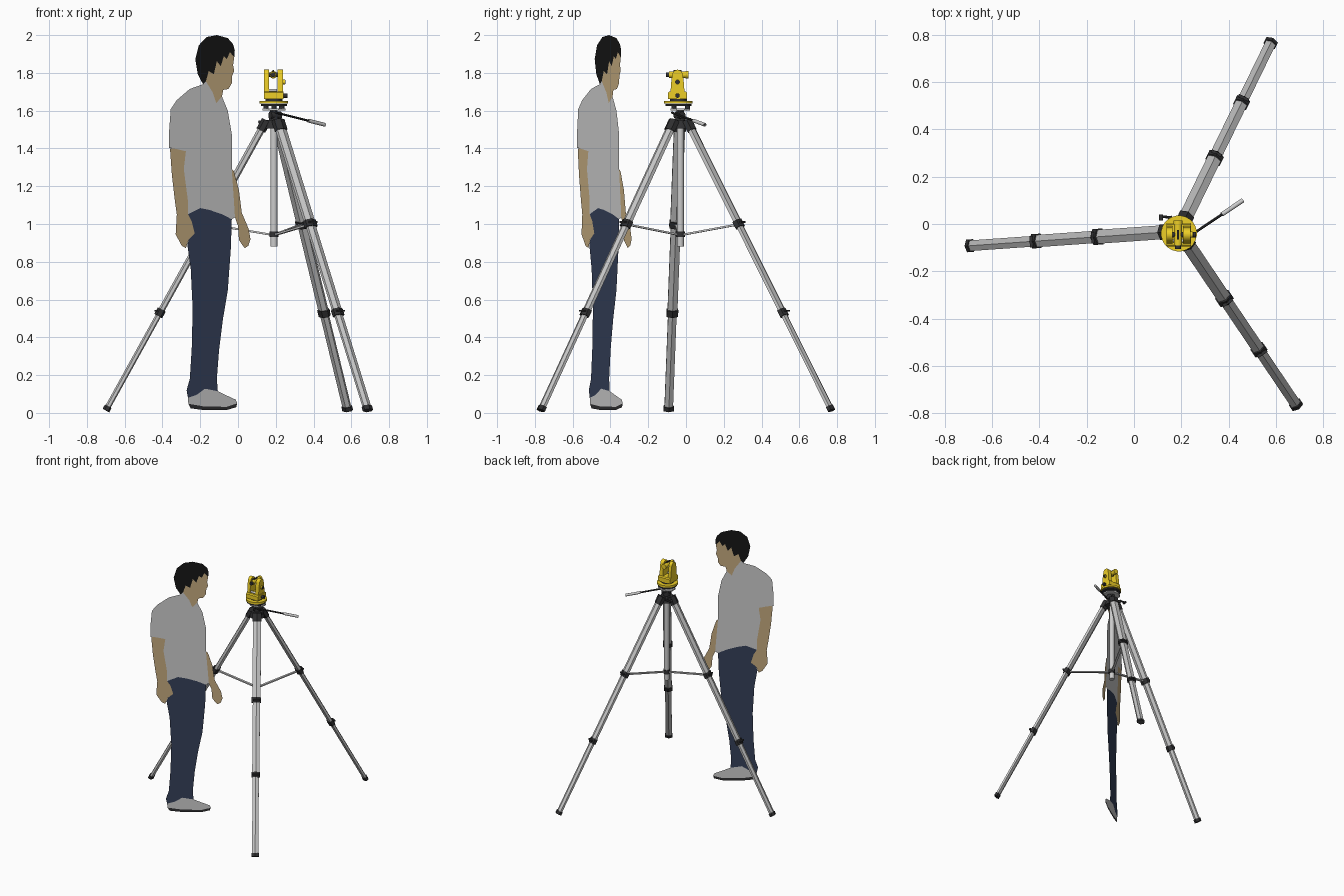
import bpy, bmesh, math
from mathutils import Vector as V

if "Cube" in bpy.data.objects:
    bpy.data.objects.remove(bpy.data.objects["Cube"])

def material(name, rgb):
    m = bpy.data.materials.new(name)
    m.diffuse_color = (*rgb, 1)
    m.use_nodes = True
    m.node_tree.nodes["Principled BSDF"].inputs["Base Color"].default_value = m.diffuse_color
    return m

BLACK = material("black_plastic", (.03, .03, .032))
YELLOW = material("yellow_paint", (.85, .62, .02))
SKIN = material("skin", (.55, .40, .21))
DENIM = material("denim", (.035, .05, .10))
HAIR = material("hair", (.008, .008, .008))

def finish(name, bm, mat=None):
    me = bpy.data.meshes.new(name)
    bm.to_mesh(me)
    bm.free()
    ob = bpy.data.objects.new(name, me)
    bpy.context.collection.objects.link(ob)
    if mat:
        me.materials.append(mat)
    return ob

def prism(name, p, q, w, h=None, n=16, mat=None, taper=1.0):
    """n-sided bar from p to q; w = half width sideways, h = half depth."""
    p, q, h = V(p), V(q), h or w
    d = (q - p).normalized()
    s = d.cross(V((0, 0, 1)))
    s = s.normalized() if s.length > 1e-4 else V((1, 0, 0))
    t = s.cross(d)
    bm = bmesh.new()
    rings = []
    for c, k in ((p, 1), (q, taper)):
        ring = []
        for i in range(n):
            a = 2 * math.pi * (i + .5) / n
            ring.append(bm.verts.new(c + s * w * k * math.cos(a) + t * h * k * math.sin(a)))
        rings.append(ring)
    for i in range(n):
        j = (i + 1) % n
        f = bm.faces.new((rings[0][i], rings[0][j], rings[1][j], rings[1][i]))
        f.smooth = n >= 10
    caps = [bm.faces.new(r) for r in rings]
    for f in caps:
        for e in f.edges:
            e.smooth = False
    bmesh.ops.recalc_face_normals(bm, faces=bm.faces)
    return finish(name, bm, mat)

def slab(name, pts, x0, x1, mat):
    """(y, z) outline extruded along x."""
    bm = bmesh.new()
    f = bm.faces.new([bm.verts.new((x0, y, z)) for y, z in pts])
    g = bmesh.ops.extrude_face_region(bm, geom=[f])["geom"]
    bmesh.ops.translate(bm, vec=(x1 - x0, 0, 0), verts=[v for v in g if isinstance(v, bmesh.types.BMVert)])
    bmesh.ops.recalc_face_normals(bm, faces=bm.faces)
    return finish(name, bm, mat)

def cutout(name, pts, mat=None):
    """Flat figure part: (x, z) in hundredths, on the slanted upright plane."""
    bm = bmesh.new()
    f = bm.faces.new([bm.verts.new((x / 100, .67 * x / 100 - .332, z / 100)) for x, z in pts])
    f.normal_update()
    if f.normal.y > 0:
        f.normal_flip()
    return finish(name, bm, mat)

# ---- flat figure; neighbouring parts share boundary lines
fringe = [(-2, 188.3), (-4.3, 191), (-5.9, 187.3), (-7.5, 188.9), (-9.1, 183.6), (-11.2, 186.2),
          (-12.8, 179.3), (-15.5, 181), (-17, 175.6)]
collar = [(-17, 175.6), (-13.3, 169.5), (-11.5, 164), (-8.5, 167.5)]
hem = [(-26.5, 105.2), (-20, 108.4), (-15, 107.4), (-8.6, 105.2), (-3.3, 102.5)]
inner_arm = [(-33, 139.8), (-27.6, 138.5), (-28.7, 129), (-26.6, 113), (-26.5, 105.2)]
cuff = [(-10.7, 11.5), (-17.5, 12.8), (-22, 9.5), (-26.5, 8)]
sole = [(-26.3, 4.8), (-18, 3.4), (-6, 3.2), (-.4, 5)]
cutout("hair", fringe + [(-18.5, 174), (-21.3, 179.3), (-22.6, 187.3), (-20.7, 194.7), (-16.5, 199),
       (-11.2, 200), (-5.4, 198.4), (-2.6, 195.2), (-1.7, 192)], HAIR)
cutout("face_and_neck", fringe + collar[1:] + [(-7.8, 171), (-5, 171.5), (-3.3, 174.5), (-3.1, 178.5),
       (-2, 181), (-2.6, 184)], SKIN)
cutout("shirt", inner_arm + hem[1:] + [(-1.6, 103.5), (-2.2, 113), (-3.3, 129), (-3.3, 147.5), (-5.4, 160)]
       + collar[::-1] + [(-18.5, 174), (-25.5, 171.5), (-32.5, 165.5), (-35.6, 160.8), (-36.4, 150),
       (-36.6, 140.3)])
cutout("rear_arm", inner_arm + [(-24.5, 101.5), (-22.9, 95), (-26, 92), (-27.6, 87.2), (-29.8, 88.5),
       (-33, 94.5), (-32.4, 105), (-33.5, 113), (-35, 126), (-36, 140.1)], SKIN)
cutout("front_arm", [(-3.3, 129), (-2.2, 128), (.5, 118), (2, 106), (5.6, 97.5), (6.6, 92), (5.5, 88.5),
       (3.5, 87.2), (.5, 91.5), (0, 99), (-1.6, 103.5), (-2.2, 113)], SKIN)
cutout("trousers", hem + [(-3.8, 87), (-5.4, 65), (-8, 49.5), (-10, 33.6), (-11.2, 18)] + cuff
       + [(-27.2, 12), (-25.5, 18), (-24.5, 34), (-24, 55), (-25, 76), (-26.8, 89), (-26, 92),
       (-22.9, 95), (-24.5, 101.5)], DENIM)
cutout("shoe_upper", cuff + sole + [(-1.2, 7), (-6, 9.2)])
cutout("shoe_sole", sole + [(-1, 3), (-6, 1.5), (-18, 1.5), (-25, 2.4)], BLACK)

# ---- tripod
cx, cy = .19, -.03

def at(ang, r, z):
    return V((cx + r * math.cos(ang), cy + r * math.sin(ang), z))

for i, deg in enumerate((184, 304, 64)):
    a = math.radians(deg)
    side = V((-math.sin(a), math.cos(a), 0))
    top, foot = at(a, .05, 1.53), at(a, .89, .015)
    def on(z):
        return top.lerp(foot, (1.53 - z) / 1.515)
    # three flattened hexagonal sections per leg
    for part, z0, z1, w, h in (("upper", 1.52, 1.0, .034, .019), ("middle", 1.0, .53, .030, .017),
                               ("lower", .53, .02, .026, .015)):
        prism(f"leg_{part}_{i}", on(z0), on(z1), w, h, 6)
    # clamps with levers, foot and hinge
    for z, w in ((1.0, .039), (.53, .035)):
        prism(f"leg_clamp_{i}", on(z + .017), on(z - .017), w, w * .68, 6, BLACK)
        c = on(z) + V((math.cos(a), math.sin(a), .5)) * .022
        prism(f"clamp_lever_{i}", c - side * .022, c + side * .026, .009, .007, 4, BLACK)
    prism(f"foot_{i}", on(.035), on(.013), .031, .02, 6, BLACK)
    prism(f"leg_hinge_{i}", on(1.548), on(1.495), .038, .026, 6, BLACK)
    prism(f"brace_{i}", at(a, .012, .943), at(a, .325, .995), .012, .007, 4)
prism("centre_column", (cx, cy, .88), (cx, cy, 1.55), .019)
prism("brace_collar", (cx, cy, .93), (cx, cy, .96), .025, mat=BLACK)
prism("tripod_hub", (cx, cy, 1.505), (cx, cy, 1.55), .055, n=12, mat=BLACK, taper=.8)
prism("hub_neck", (cx, cy, 1.55), (cx, cy, 1.575), .027, mat=BLACK)

# height crank
prism("crank_shaft", (cx - .02, .0, 1.54), (cx - .04, .03, 1.54), .010, n=10, mat=BLACK)
prism("crank_arm", (cx - .03, .027, 1.54), (.115, .032, 1.54), .006, n=8, mat=BLACK)
prism("crank_knob", (.115, .015, 1.54), (.115, .04, 1.54), .009, n=10, mat=BLACK)

# pan head and handle
prism("pan_head", (cx - .02, cy - .02, 1.575), (cx + .035, cy + .01, 1.575), .020, n=12, mat=BLACK)
prism("tilt_block", (cx, cy, 1.57), (cx, cy, 1.602), .022, n=8, mat=BLACK)
h0, h1 = V((.20, -.075, 1.59)), V((.46, .10, 1.525))
prism("pan_handle_rod", h0, h1, .006, n=8, mat=BLACK)
prism("pan_handle_grip", h0.lerp(h1, .66), h1, .010, n=10)

# ---- surveying instrument
tx, ty = .19, -.04
prism("mounting_plate", (tx, ty + .01, 1.601), (tx, ty + .01, 1.612), .066, .055, 8)
for i in range(3):
    a = math.radians(90 + 120 * i)
    x, y = tx + .048 * math.cos(a), ty + .048 * math.sin(a)
    prism(f"levelling_screw_{i}", (x, y, 1.612), (x, y, 1.635), .014, n=12, mat=BLACK)
prism("tribrach_lower", (tx, ty, 1.625), (tx, ty, 1.635), .070, n=24, mat=BLACK)
prism("tribrach_plate", (tx, ty, 1.638), (tx, ty, 1.652), .076, n=24, mat=YELLOW)
prism("rotation_ring", (tx, ty, 1.65), (tx, ty, 1.665), .045, n=24, mat=BLACK)
slab("instrument_base", [(-.096, 1.662), (.005, 1.662), (.005, 1.695), (-.003, 1.702), (-.088, 1.702),
     (-.096, 1.695)], .138, .242, YELLOW)

# uprights with rounded tops
ax, az = -.045, 1.79
arc = [(ax + .027 * math.cos(math.pi * k / 10), az + .027 * math.sin(math.pi * k / 10)) for k in range(11)]
outline = [(-.082, 1.70), (-.008, 1.70), (-.013, 1.765)] + arc + [(-.077, 1.765)]
for name, x0, x1 in (("left_upright", .138, .163), ("right_upright", .208, .238)):
    slab(name, outline, x0, x1, YELLOW)

# telescope, axle and control knobs
prism("telescope_axle", (.16, ax, az), (.212, ax, az), .012, n=12, mat=BLACK)
prism("telescope_body", (.186, -.09, az), (.186, 0, az), .017, mat=YELLOW)
prism("telescope_objective", (.186, -.002, az), (.186, .014, az), .020, mat=YELLOW)
prism("telescope_eyepiece", (.186, -.105, az), (.186, -.088, az), .013, mat=BLACK)
prism("sight", (.186, -.065, az + .02), (.186, -.025, az + .02), .006, n=4, mat=BLACK)
prism("side_knob_upper", (.236, ax, 1.752), (.248, ax, 1.752), .013, mat=YELLOW)
prism("side_knob_cap", (.248, ax, 1.752), (.252, ax, 1.752), .011, mat=BLACK)
prism("side_knob_lower", (.240, ax, 1.68), (.262, ax, 1.68), .012, mat=BLACK)
prism("level_vial", (.165, ax - .025, 1.708), (.207, ax - .025, 1.708), .008, n=10)
